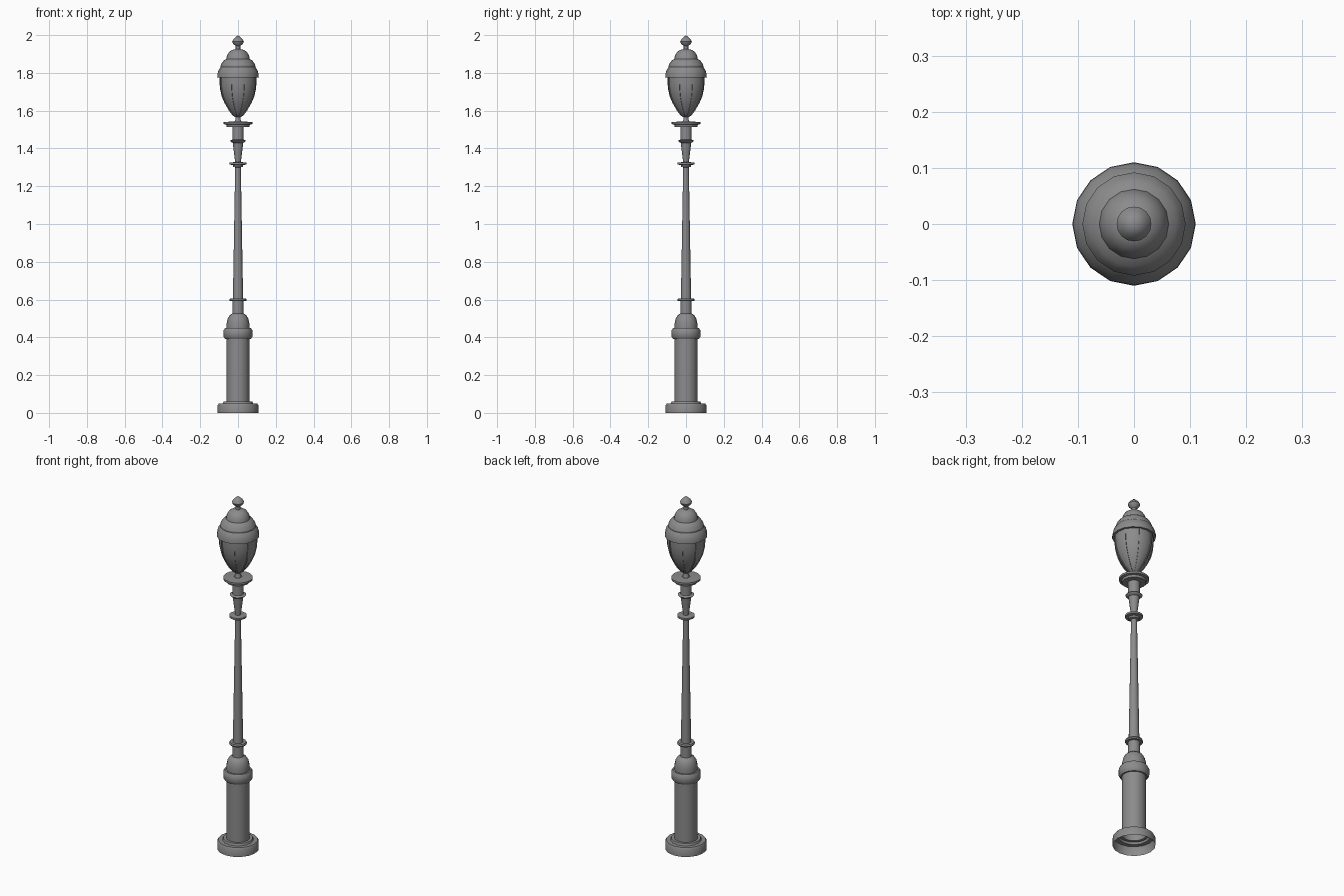
import bpy, bmesh, math

cube = bpy.data.objects.get("Cube")
if cube:
    bpy.data.objects.remove(cube, do_unlink=True)

SIDES = 16

grey = bpy.data.materials.new("iron grey")
grey.use_nodes = True
colour = (0.26, 0.26, 0.26, 1)
grey.diffuse_color = colour
grey.node_tree.nodes["Principled BSDF"].inputs["Base Color"].default_value = colour


def finish(name, bm):
    bmesh.ops.remove_doubles(bm, verts=bm.verts, dist=1e-5)
    mesh = bpy.data.meshes.new(name)
    bm.to_mesh(mesh)
    bm.free()
    mesh.materials.append(grey)
    obj = bpy.data.objects.new(name, mesh)
    bpy.context.collection.objects.link(obj)
    bpy.ops.object.select_all(action="DESELECT")
    obj.select_set(True)
    bpy.context.view_layer.objects.active = obj
    bpy.ops.object.shade_smooth_by_angle(angle=math.radians(35))
    return obj


def lathe(name, profile):
    """Spin (radius, height) points, listed from bottom to top, around z."""
    bm = bmesh.new()
    verts = [bm.verts.new((r, 0, z)) for r, z in profile]
    edges = [bm.edges.new(pair) for pair in zip(verts, verts[1:])]
    bmesh.ops.spin(bm, geom=verts + edges, axis=(0, 0, 1), cent=(0, 0, 0),
                   angle=math.tau, steps=SIDES, use_duplicate=False)
    bmesh.ops.remove_doubles(bm, verts=bm.verts, dist=1e-5)
    bmesh.ops.recalc_face_normals(bm, faces=bm.faces)
    # Open shells: make sure the faces point away from the axis
    if sum(f.normal.dot(f.calc_center_median() * f.calc_area()) * (f.normal.z ** 2 < 0.5)
           for f in bm.faces) < 0:
        bmesh.ops.reverse_faces(bm, faces=bm.faces)
    return finish(name, bm)


# Hollow foot and pedestal
lathe("foot", [(.108, 0), (.108, .04), (.102, .05), (.08, .05), (.076, .061), (.061, .061)])
lathe("pedestal", [(.061, .061), (.061, .392)])
lathe("pedestal_collar", [(.061, .392), (.068, .392), (.077, .405), (.077, .435),
                          (.069, .449), (.06, .449)])
lathe("pedestal_dome", [(.06, .449), (.06, .475), (.054, .5), (.044, .517), (.03, .526)])

# Tapering shaft with its rings
lathe("shaft_neck", [(.03, .526), (.03, .592)])
lathe("shaft_ring", [(.03, .592), (.043, .592), (.046, .598), (.043, .606), (.027, .606)])
lathe("shaft", [(.027, .606), (.015, 1.3)])
lathe("upper_ring", [(.015, 1.3), (.026, 1.303), (.028, 1.312), (.045, 1.315),
                     (.045, 1.325), (.015, 1.328)])

# Vase-shaped bracket carrying the lantern
lathe("vase", [(.015, 1.328), (.028, 1.43)])
lathe("vase_ring", [(.028, 1.43), (.036, 1.433), (.043, 1.441), (.03, 1.447)])
lathe("vase_neck", [(.03, 1.447), (.03, 1.514)])
lathe("lantern_tray", [(.03, 1.514), (.06, 1.514), (.063, 1.526), (.076, 1.529),
                       (.076, 1.54), (.02, 1.543)])
lathe("lantern_stem", [(.018, 1.543), (.013, 1.555), (.013, 1.566)])

# Lantern bowl
bowl = [(.013, 1.566), (.028, 1.577), (.05, 1.604), (.071, 1.64),
        (.086, 1.675), (.095, 1.715), (.098, 1.75), (.098, 1.785)]
lathe("lantern_bowl", bowl)

# Narrow raised ribs down the bowl
bm = bmesh.new()
for i in range(8):
    a = math.tau * (i + .5) / 8
    out = (math.cos(a), math.sin(a))
    rows = []
    for r, z in bowl:
        half = .004
        rows.append([bm.verts.new((out[0] * d - out[1] * s, out[1] * d + out[0] * s, z))
                     for d, s in ((r - .003, -half), (r + .003, -half),
                                  (r + .003, half), (r - .003, half))])
    for low, high in zip(rows, rows[1:]):
        for k in range(3):
            bm.faces.new((low[k], low[k + 1], high[k + 1], high[k]))
finish("bowl_ribs", bm)

# Stepped hood and finial
lathe("hood_brim", [(.098, 1.776), (.11, 1.776), (.109, 1.792), (.103, 1.815),
                    (.092, 1.83), (.092, 1.838)])
lathe("hood_shoulder", [(.092, 1.838), (.086, 1.852), (.076, 1.865), (.062, 1.874)])
lathe("hood_dome", [(.062, 1.874), (.058, 1.893), (.046, 1.912), (.03, 1.922), (.012, 1.926)])
lathe("finial", [(.012, 1.926), (.012, 1.942), (.027, 1.955), (.031, 1.966),
                 (.025, 1.978), (0, 2)])
